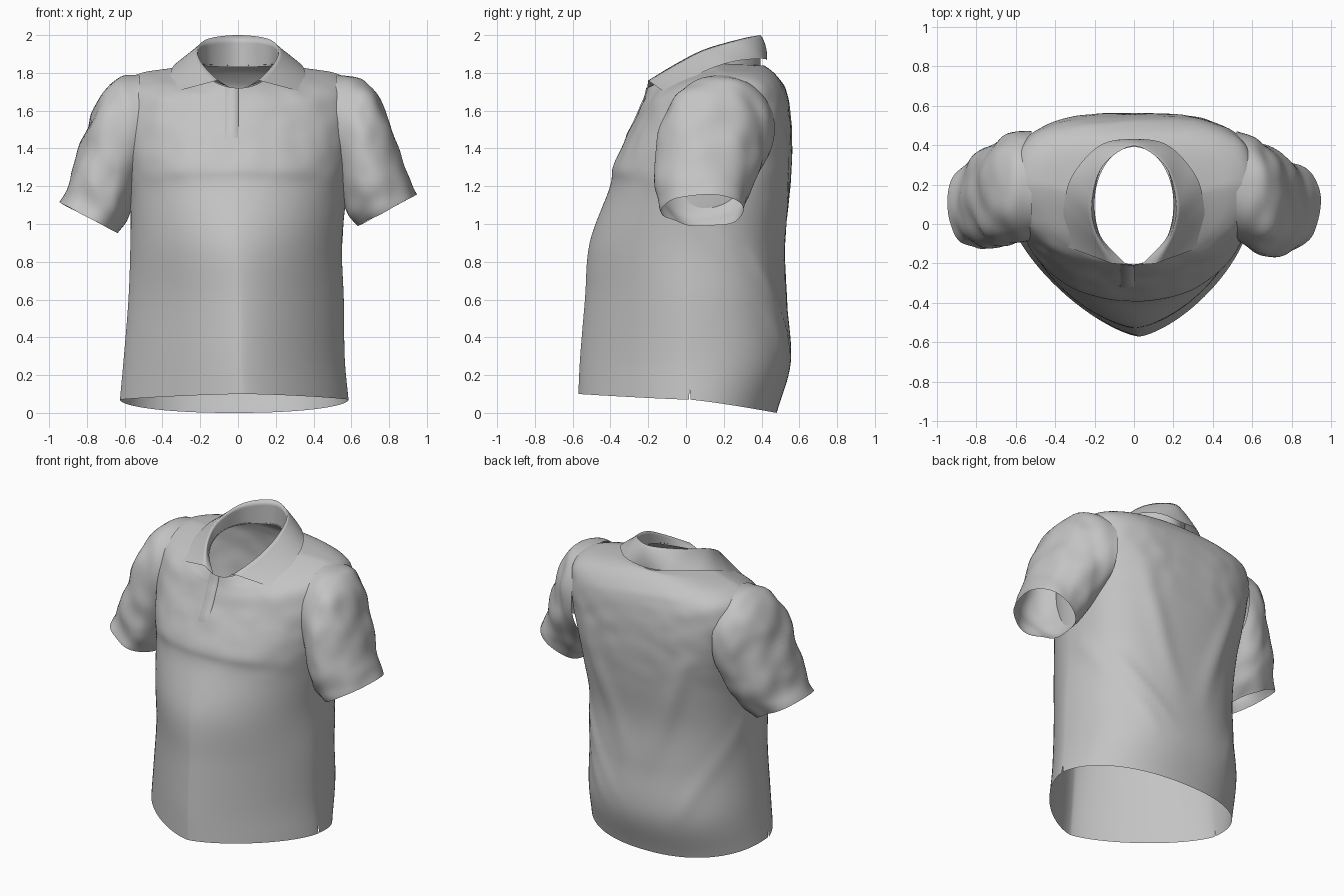
import bpy, bmesh, math
from mathutils import Vector, noise

if "Cube" in bpy.data.objects:
    bpy.data.objects.remove(bpy.data.objects["Cube"], do_unlink=True)

fabric = bpy.data.materials.new("grey fabric")
fabric.use_nodes = True
GREY = (0.55, 0.55, 0.55, 1)
fabric.diffuse_color = GREY
fabric.node_tree.nodes["Principled BSDF"].inputs["Base Color"].default_value = GREY


def spline(keys, u):
    """Catmull-Rom through equal-length tuples, u from 0 to 1."""
    s = u * (len(keys) - 1)
    i = min(int(s), len(keys) - 2)
    f = s - i
    b, c = Vector(keys[i]), Vector(keys[i + 1])
    a = Vector(keys[i - 1]) if i else b * 2 - c
    d = Vector(keys[i + 2]) if i + 2 < len(keys) else c * 2 - b
    return b + (c - a) * (f / 2) + (a * 2 - b * 5 + c * 4 - d) * (f * f / 2) \
        + (b * 3 - a - c * 3 + d) * (f ** 3 / 2)


def grid(rows, closed):
    """Sheet of quads through rows of points."""
    bm = bmesh.new()
    vs = [[bm.verts.new(p) for p in row] for row in rows]
    n = len(vs[0])
    for lo, hi in zip(vs, vs[1:]):
        for j in range(n if closed else n - 1):
            k = (j + 1) % n
            bm.faces.new((lo[j], lo[k], hi[k], hi[j]))
    bm.normal_update()
    bm.verts.index_update()
    return bm


def finish(bm, name, flip=False):
    if flip:
        bmesh.ops.reverse_faces(bm, faces=bm.faces)
    mesh = bpy.data.meshes.new(name)
    bm.to_mesh(mesh)
    bm.free()
    mesh.materials.append(fabric)
    mesh.shade_smooth()
    ob = bpy.data.objects.new(name, mesh)
    bpy.context.collection.objects.link(ob)


def ridge(p, a, b, width):
    """Soft falloff around the segment a-b."""
    a, b = Vector(a), Vector(b)
    f = max(0, min(1, (p - a).dot(b - a) / (b - a).length_squared))
    d = (p - a.lerp(b, f)).length / width
    return math.exp(-d * d) * (0.25 + math.sin(f * math.pi))


# Torso rings: centre x, half width, (front, side, back) y, (front, side, back) z,
# then the roundness of the front and back halves
TORSO = [
    (-.02, .605, -.57, .02, .48, .10, .07, .00, 1.4, .9),
    (-.02, .585, -.56, .02, .555, .30, .29, .27, 1.4, .85),
    (-.01, .57, -.535, .03, .535, .60, .60, .58, 1.35, .85),
    (-.01, .56, -.51, .05, .52, .90, .88, .86, 1.2, .8),
    (0, .57, -.405, .08, .545, 1.19, 1.12, 1.12, 1, .75),
    (0, .585, -.385, .10, .56, 1.30, 1.28, 1.30, .95, .7),
    (0, .605, -.325, .13, .56, 1.44, 1.45, 1.46, .95, .65),
    (0, .62, -.27, .16, .55, 1.55, 1.62, 1.62, 1, .65),
    (0, .60, -.24, .19, .52, 1.62, 1.745, 1.72, 1, .65),
    (0, .51, -.22, .20, .475, 1.665, 1.80, 1.79, 1, .75),
    (0, .35, -.212, .17, .42, 1.69, 1.825, 1.835, 1, .9),
    (0, .20, -.205, .10, .39, 1.72, 1.85, 1.84, 1, 1),
]


def ring(u):
    return [v for a, b in ((0, 4), (4, 8), (8, 10))
            for v in spline([k[a:b] for k in TORSO], u)]


def torso_point(u, t):
    cx, hw, yf, ys, yb, zf, zs, zb, ef, eb = ring(u)
    c, s = math.cos(t), math.sin(t)
    e, y_end, z_end = (eb, yb, zb) if s > 0 else (ef, yf, zf)
    w = abs(s) ** e
    z = zs + (z_end - zs) * w ** 1.2
    lean = 0 if s > 0 else .05 * w * max(0, 1 - z / 1.1)
    return Vector((cx + lean + hw * power(c, e), ys + (y_end - ys) * w, z))


def power(v, e):
    return math.copysign(abs(v) ** e, v)


AROUND, UP = 128, 88
bm = grid([[torso_point(i / UP, math.tau * j / AROUND) for j in range(AROUND)]
           for i in range(UP + 1)], True)

# Cloth folds: start, end, width, height
FOLDS = [
    ((-.55, .15, .95), (-.3, .52, .3), .05, .014),
    ((.55, .15, .95), (.25, .54, .3), .05, .020),
    ((.50, .35, .85), (.15, .54, .35), .04, .014),
    ((-.4, .5, 1.5), (-.1, .53, .6), .06, .014),
    ((.4, .5, 1.5), (.1, .53, .65), .06, .014),
    ((-.3, -.33, 1.30), (.3, -.33, 1.30), .05, .005),
    ((-.3, .47, 1.74), (.3, .5, 1.68), .03, .012),
]
for v in bm.verts:
    push = sum(h * ridge(v.co, a, b, w) for a, b, w, h in FOLDS)
    upper = max(0, min(1, (v.co.z - 1.1) * 3)) * max(0, min(1, (1.8 - v.co.z) * 8))
    push += .007 * upper * noise.noise(v.co * 9)
    v.co += v.normal * push

# Side vents at the hem
seam = [e for e in bm.edges
        if all(v.index % (AROUND // 2) == 0 and v.co.z < .135 for v in e.verts)]
bmesh.ops.split_edges(bm, edges=seam)
for v in bm.verts:
    if v.is_boundary and .03 < v.co.z < .13 and abs(v.co.x) > .55 and len(v.link_faces) < 3:
        mid = sum(f.calc_center_median().y for f in v.link_faces) / len(v.link_faces)
        if abs(v.co.y - .02) < .012:
            v.co.y += math.copysign(.005 * (.14 - v.co.z) / .07, mid - v.co.y)

# Armholes
holes = []
for f in bm.faces:
    p = f.calc_center_median()
    if abs(p.x) > .42 and ((p.y - .19) / .22) ** 2 + ((p.z - 1.48) / .25) ** 2 < 1:
        holes.append(f)
bmesh.ops.delete(bm, geom=holes, context='FACES')
finish(bm, "torso")

# Sleeve rings: top x, top z, bottom x, bottom z, centre y, half depth
SLEEVE = [
    (.52, 1.79, .52, 1.22, .195, .275),
    (.63, 1.78, .535, 1.17, .18, .285),
    (.725, 1.71, .55, 1.12, .16, .285),
    (.79, 1.56, .57, 1.08, .14, .275),
    (.86, 1.37, .59, 1.04, .12, .255),
    (.90, 1.23, .615, 1.01, .105, .23),
    (.945, 1.155, .635, .99, .09, .215),
]


def sleeve(name, side, drop, back):
    rows = []
    for i in range(41):
        u = i / 40
        top = spline([k[:2] for k in SLEEVE], u)
        low = spline([k[2:4] for k in SLEEVE], u)
        yc, depth = spline([k[4:] for k in SLEEVE], u)
        swing = back * math.sin(u * math.pi)
        row = []
        for j in range(64):
            t = math.tau * j / 64
            p = low.lerp(top, .5 + .5 * math.sin(t))
            row.append((side * p.x, yc + swing + depth * power(math.cos(t), .9),
                        p.y - drop * u))
        rows.append(row)
    bm = grid(rows, True)
    for v in bm.verts:
        p = v.co
        amount = .02 * min(1, max(0, (abs(p.x) - .53) * 8))
        v.co += v.normal * amount * side * noise.noise(Vector((p.x * 9, p.y * 6, p.z * 7 + side)))
    finish(bm, name, side < 0)


sleeve("left_sleeve", 1, 0, -.03)
sleeve("right_sleeve", -1, .04, .015)

# Collar lines from the front opening to the centre back
BASE = [(.04, -.205, 1.722), (.17, -.06, 1.78), (.2, .1, 1.84), (.16, .29, 1.835), (0, .395, 1.83)]
FOLD = [(.11, -.2, 1.76), (.19, -.05, 1.85), (.215, .1, 1.925), (.16, .29, 1.98), (0, .395, 2.0)]
EDGE = [(.355, -.11, 1.695), (.355, .09, 1.805), (.31, .25, 1.86), (.17, .4, 1.875), (0, .43, 1.865)]


def line(half):
    """Full collar line, mirrored from its left half."""
    path = [(-x, y, z) for x, y, z in half] + half[-2::-1]
    return [spline(path, i / 64) for i in range(65)]


base, fold, edge = line(BASE), line(FOLD), line(EDGE)
rows = [[a.lerp(b, k / 4) for a, b in zip(base, fold)] for k in range(4)]
for k in range(9):
    f = k / 8
    row = []
    for i, (a, b) in enumerate(zip(fold, edge)):
        lift = .05 * f * (1 - f) * math.sin(math.pi * i / 64)
        out = Vector((b.x, b.y - .1, .25)).normalized()
        row.append(a.lerp(b, f) + out * lift)
    rows.append(row)
finish(grid(rows, False), "collar")

# Front placket, lying just above the chest
rows = []
for i in range(25):
    u = .55 + .445 * i / 24
    shape = ring(u)
    row = []
    for x in (-.07, -.067, -.03, 0, .003):
        p = torso_point(u, -math.acos(power(x / shape[1], 1 / shape[8])))
        raised = 0 if x in (-.07, .003) or i == 0 else .005
        row.append(p + Vector((0, -raised, raised * .4)))
    rows.append(row)
finish(grid(rows, False), "placket")
